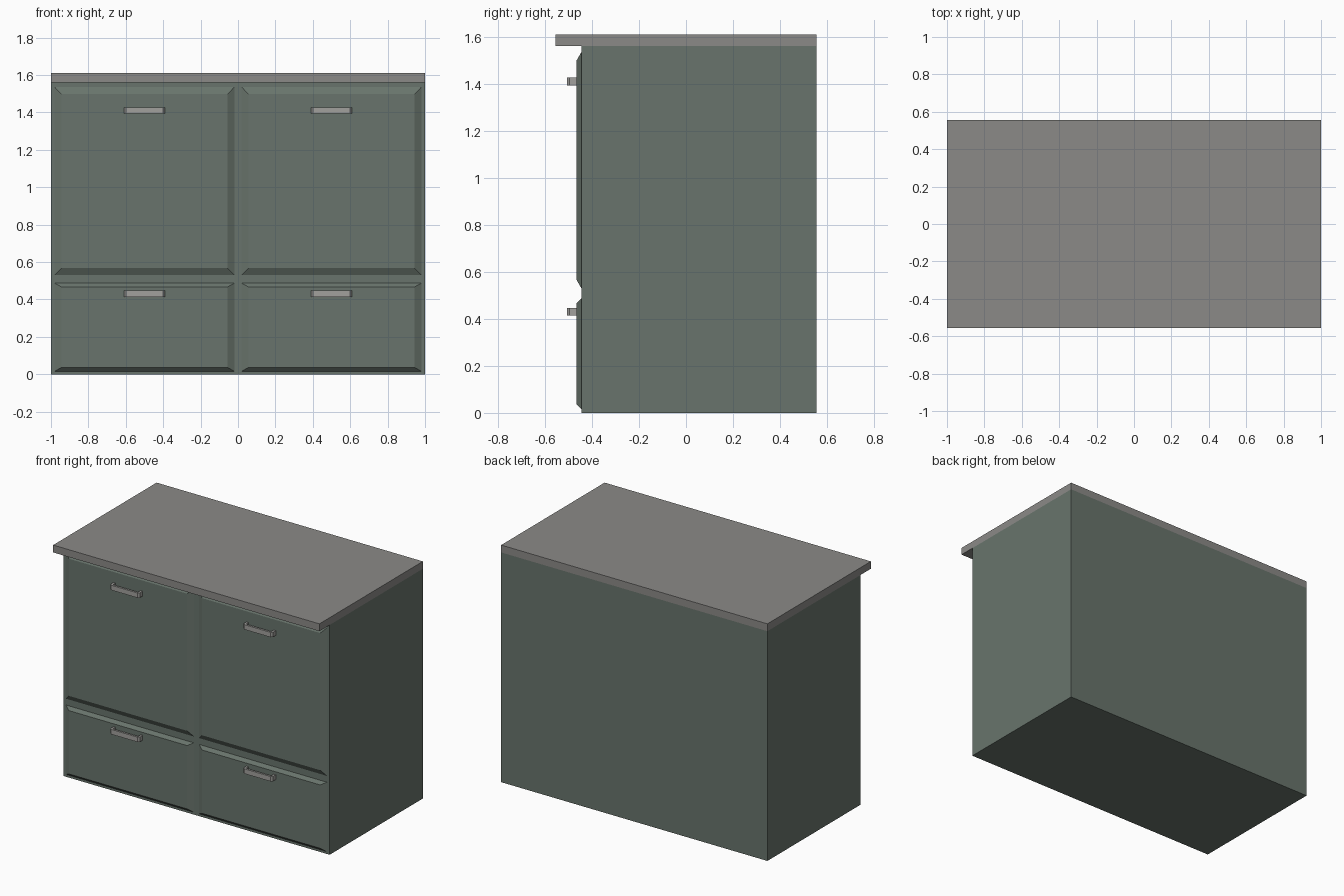
import bpy

if "Cube" in bpy.data.objects:
    bpy.data.objects.remove(bpy.data.objects["Cube"])


def material(name, rgb):
    m = bpy.data.materials.new(name)
    m.diffuse_color = (*rgb, 1)
    m.use_nodes = True
    m.node_tree.nodes["Principled BSDF"].inputs["Base Color"].default_value = m.diffuse_color
    return m


green = material("green_paint", (0.14, 0.175, 0.15))
stone = material("grey_top", (0.26, 0.255, 0.245))
metal = material("handle_metal", (0.36, 0.355, 0.34))


def mesh(name, verts, faces, mat):
    me = bpy.data.meshes.new(name)
    me.from_pydata(verts, [], faces)
    me.materials.append(mat)
    ob = bpy.data.objects.new(name, me)
    bpy.context.collection.objects.link(ob)
    return ob


def box(name, x, y, z, mat):
    bpy.ops.mesh.primitive_cube_add(
        size=1, location=[(a + b) / 2 for a, b in (x, y, z)])
    ob = bpy.context.object
    ob.name = name
    ob.scale = [b - a for a, b in (x, y, z)]
    bpy.ops.object.transform_apply(location=False, rotation=False, scale=True)
    ob.data.materials.append(mat)


FRONT, FACE = -0.445, -0.466


def panel(name, cx, outer, inner):
    """Raised drawer front with sloped borders."""
    verts = []
    for hw, y, (z0, z1) in ((0.48, FRONT, outer), (0.444, FACE, inner)):
        verts += [(cx - hw, y, z0), (cx + hw, y, z0),
                  (cx + hw, y, z1), (cx - hw, y, z1)]
    sides = [(i, (i + 1) % 4, (i + 1) % 4 + 4, i + 4) for i in range(4)]
    mesh(name, verts, sides + [(4, 5, 6, 7), (3, 2, 1, 0)], green)


def handle(name, cx, z0, z1):
    """Bracket handle: U-shaped plan profile extruded upwards."""
    out = [(-0.11, FACE), (-0.11, -0.496), (-0.1, -0.506),
           (0.1, -0.506), (0.11, -0.496), (0.11, FACE)]
    inn = [(-0.095, FACE), (-0.095, -0.490), (-0.093, -0.492),
           (0.093, -0.492), (0.095, -0.490), (0.095, FACE)]
    verts = [(cx + x, y, z) for z in (z0, z1) for x, y in out + inn]
    faces = [(0, 12, 18, 6), (5, 11, 23, 17)]
    for i in range(5):
        faces += [(i, i + 1, i + 13, i + 12),
                  (i + 7, i + 6, i + 18, i + 19),
                  (i + 1, i, i + 6, i + 7),
                  (i + 12, i + 13, i + 19, i + 18)]
    mesh(name, verts, faces, metal)


# Carcass and overhanging worktop
box("cabinet_body", (-1, 1), (FRONT, 0.555), (0, 1.56), green)
box("worktop", (-1, 1), (-0.555, 0.555), (1.56, 1.61), stone)

# Drawer fronts with handles
for side, cx in (("left", -0.5), ("right", 0.5)):
    panel(f"upper_front_{side}", cx, (0.53, 1.535), (0.567, 1.498))
    panel(f"lower_front_{side}", cx, (0.016, 0.487), (0.037, 0.467))
    handle(f"upper_handle_{side}", cx, 1.393, 1.426)
    handle(f"lower_handle_{side}", cx, 0.414, 0.447)
